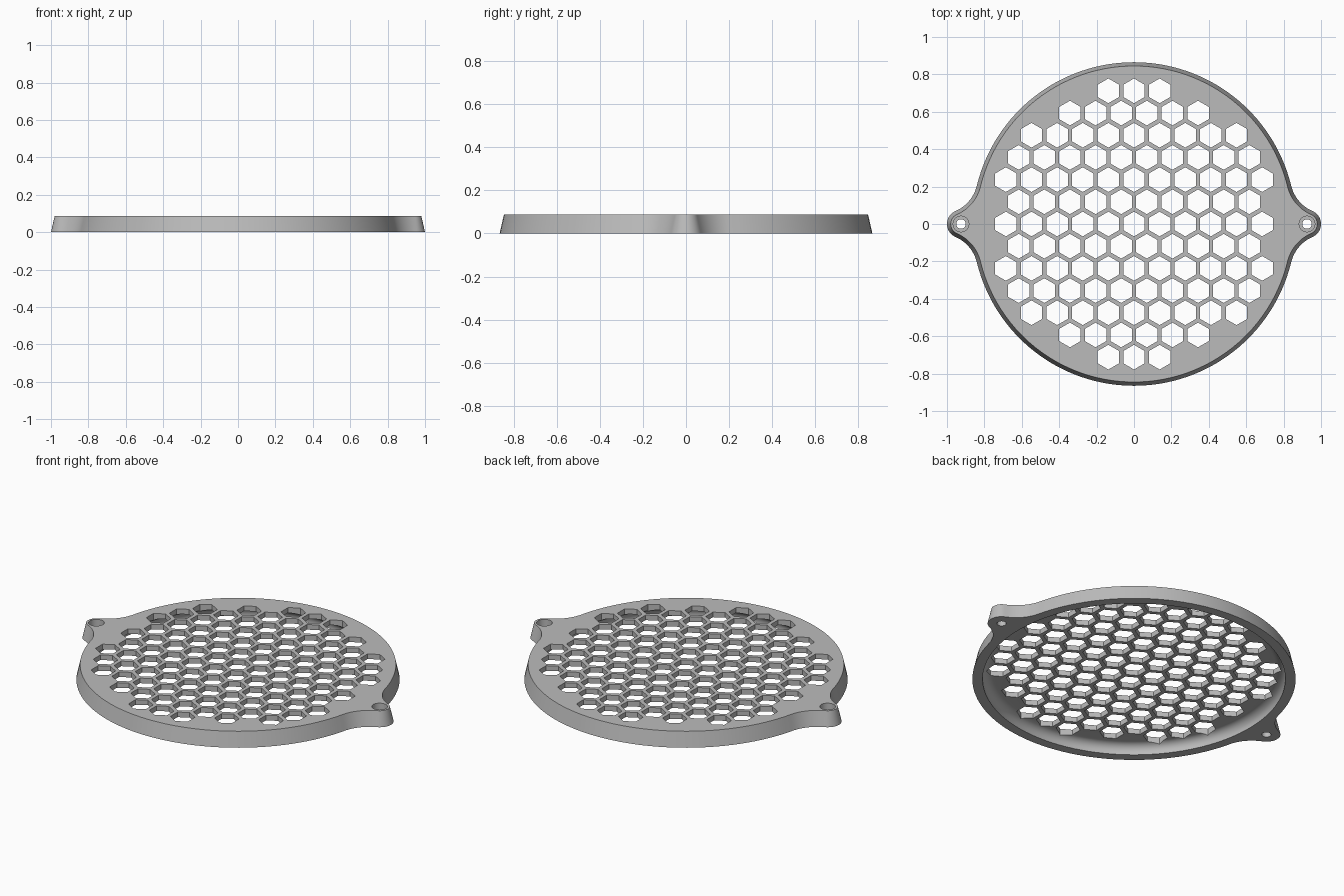
import bpy, bmesh
from math import sin, cos, pi, sqrt, atan2, radians

if "Cube" in bpy.data.objects:
    bpy.data.objects.remove(bpy.data.objects["Cube"])

HEIGHT, DISC_R, EAR_X, EAR_R, FILLET, DRAFT = 0.088, 0.865, 0.925, 0.075, 0.2, 0.02
PITCH, HEX_R = 0.137, 0.066

grey = bpy.data.materials.new("plain grey")
grey.use_nodes = True
colour = (0.5, 0.5, 0.5, 1)
grey.diffuse_color = colour
grey.node_tree.nodes["Principled BSDF"].inputs["Base Color"].default_value = colour


def arc(cx, cy, r, a0, a1, n):
    return [(cx + r * cos(a0 + (a1 - a0) * i / n), cy + r * sin(a0 + (a1 - a0) * i / n))
            for i in range(n + 1)]


def outline(inset):
    """Disc with two ears blended in by tangent fillets, shrunk by inset."""
    d, e = DISC_R + FILLET, EAR_R + FILLET
    cx = (d * d - e * e + EAR_X ** 2) / (2 * EAR_X)
    cy = sqrt(d * d - cx * cx)
    ear_a, disc_a = atan2(cy, cx - EAR_X), atan2(cy, cx)
    quarter = arc(EAR_X, 0, EAR_R - inset, 0, ear_a, 8)
    quarter += arc(cx, cy, FILLET + inset, ear_a - pi, disc_a - pi, 12)[1:]
    quarter += arc(0, 0, DISC_R - inset, disc_a, pi / 2, 28)[1:]
    half = quarter + [(-x, y) for x, y in quarter[-2::-1]]
    return half + [(x, -y) for x, y in half[-2:0:-1]]


def loft(bm, rings):
    """Closed solid through a stack of (outline, z) rings."""
    loops = [[bm.verts.new((x, y, z)) for x, y in pts] for pts, z in rings]
    bm.faces.new(loops[0][::-1])
    bm.faces.new(loops[-1])
    for a, b in zip(loops, loops[1:]):
        for i in range(len(a)):
            j = (i + 1) % len(a)
            bm.faces.new((a[i], a[j], b[j], b[i]))


def circle(x, y, r, n, turn=0):
    return arc(x, y, r, turn, turn + 2 * pi, n)[:-1]


def make_object(name, solids):
    bm = bmesh.new()
    for rings in solids:
        loft(bm, rings)
    mesh = bpy.data.meshes.new(name)
    bm.to_mesh(mesh)
    bm.free()
    mesh.materials.append(grey)
    obj = bpy.data.objects.new(name, mesh)
    bpy.context.collection.objects.link(obj)
    return obj


# Drafted body with screw ears
cover = make_object("vent_cover", [[(outline(0), 0), (outline(DRAFT), HEIGHT)]])

# Hollow underside with a rounded inner corner
curve = arc(0.76, 0.008, 0.05, 0, pi / 2, 8)
cavity = make_object("cavity_cutter", [
    [(circle(0, 0, 0.81, 128), -0.1)] + [(circle(0, 0, r, 128), z) for r, z in curve]])

# Honeycomb openings: number of cells in each row, from the middle outward
cells = [11, 10, 11, 10, 9, 6, 3]
hexes = []
for row in range(-6, 7):
    count = cells[abs(row)]
    for i in range(count):
        ring = circle((i - (count - 1) / 2) * PITCH, row * PITCH * sqrt(3) / 2, HEX_R, 6, pi / 6)
        hexes.append([(ring, -0.05), (ring, 0.15)])
honeycomb = make_object("honeycomb_cutter", hexes)

# Counterbored screw holes
screws = make_object("screw_hole_cutter", [
    [(circle(s * EAR_X, 0, 0.025, 32), -0.05), (circle(s * EAR_X, 0, 0.025, 32), 0.03),
     (circle(s * EAR_X, 0, 0.042, 32), 0.03), (circle(s * EAR_X, 0, 0.042, 32), 0.15)]
    for s in (-1, 1)])

# Cut everything out, then drop the cutters
bpy.context.view_layer.objects.active = cover
cover.select_set(True)
for cutter in (cavity, honeycomb, screws):
    cutter.hide_render = True
    cut = cover.modifiers.new(cutter.name, "BOOLEAN")
    cut.operation, cut.solver, cut.object = "DIFFERENCE", "EXACT", cutter
    bpy.ops.object.modifier_apply(modifier=cut.name)
    bpy.data.objects.remove(cutter)

bpy.ops.object.shade_smooth_by_angle(angle=radians(30))
